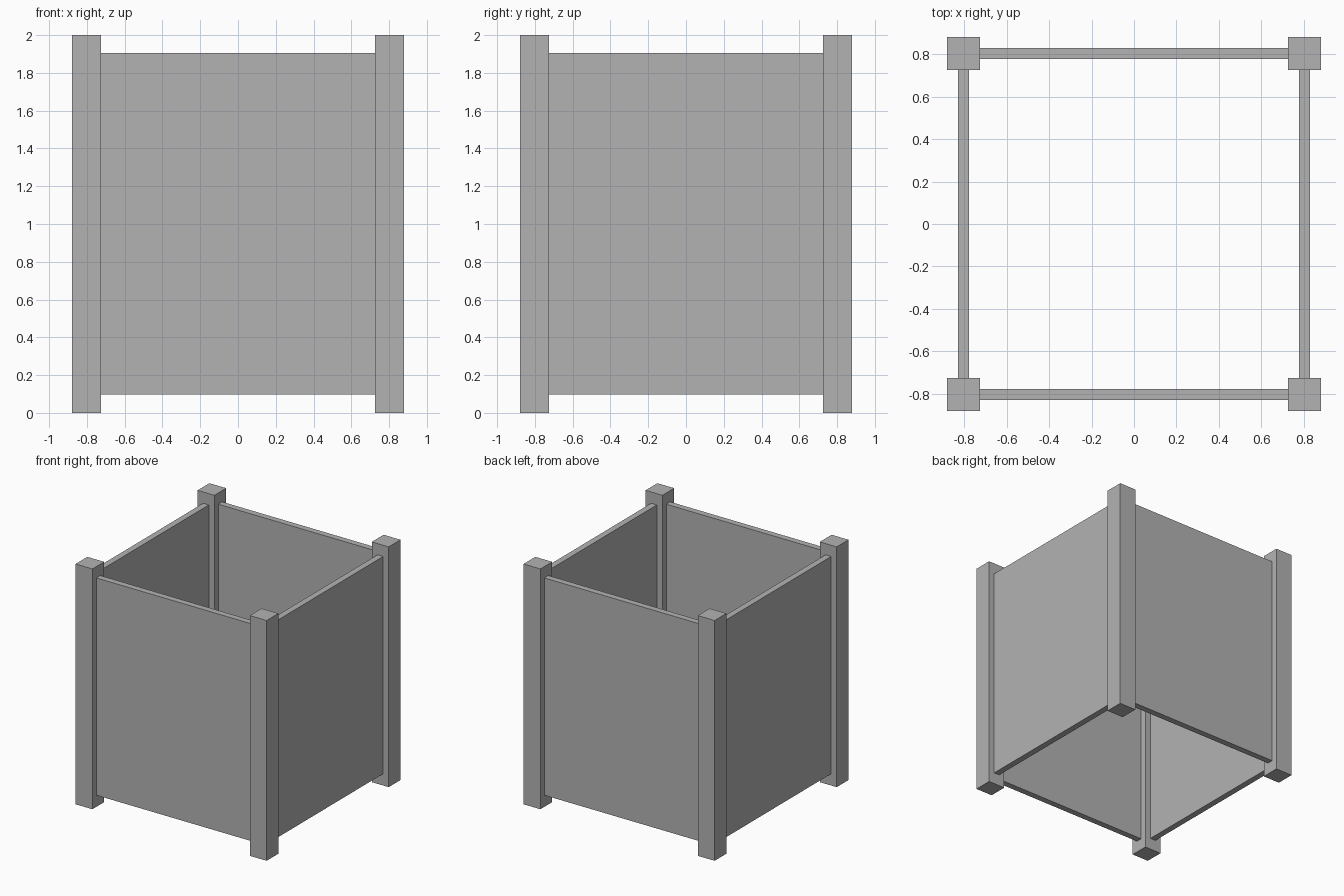
import bpy

cube = bpy.data.objects.get("Cube")
if cube:
    bpy.data.objects.remove(cube, do_unlink=True)

# Single plain grey
grey = bpy.data.materials.new("plain grey")
grey.use_nodes = True
colour = (0.45, 0.45, 0.45, 1)
grey.diffuse_color = colour
grey.node_tree.nodes["Principled BSDF"].inputs["Base Color"].default_value = colour

OUTER, INNER = 0.88, 0.725      # post extents from the centre
MID = (OUTER + INNER) / 2
POST = OUTER - INNER
PANEL = 0.052                   # panel thickness
LOW, HIGH = 0.097, 1.906        # panel bottom and top


def box(name, centre, size):
    bpy.ops.mesh.primitive_cube_add(size=1, location=centre)
    ob = bpy.context.object
    ob.name = name
    ob.scale = size
    bpy.ops.object.transform_apply(location=False, rotation=False, scale=True)
    ob.data.materials.append(grey)


# Four corner posts
for ys, depth in ((-1, "front"), (1, "back")):
    for xs, side in ((-1, "right"), (1, "left")):
        box(f"{depth}_{side}_post", (xs * MID, ys * MID, 1), (POST, POST, 2))

# Four thin panels between the posts, open at top and bottom
z, height, span = (LOW + HIGH) / 2, HIGH - LOW, 2 * INNER
for s, depth, side in ((-1, "front", "right"), (1, "back", "left")):
    box(f"{depth}_panel", (0, s * MID, z), (span, PANEL, height))
    box(f"{side}_panel", (s * MID, 0, z), (PANEL, span, height))
